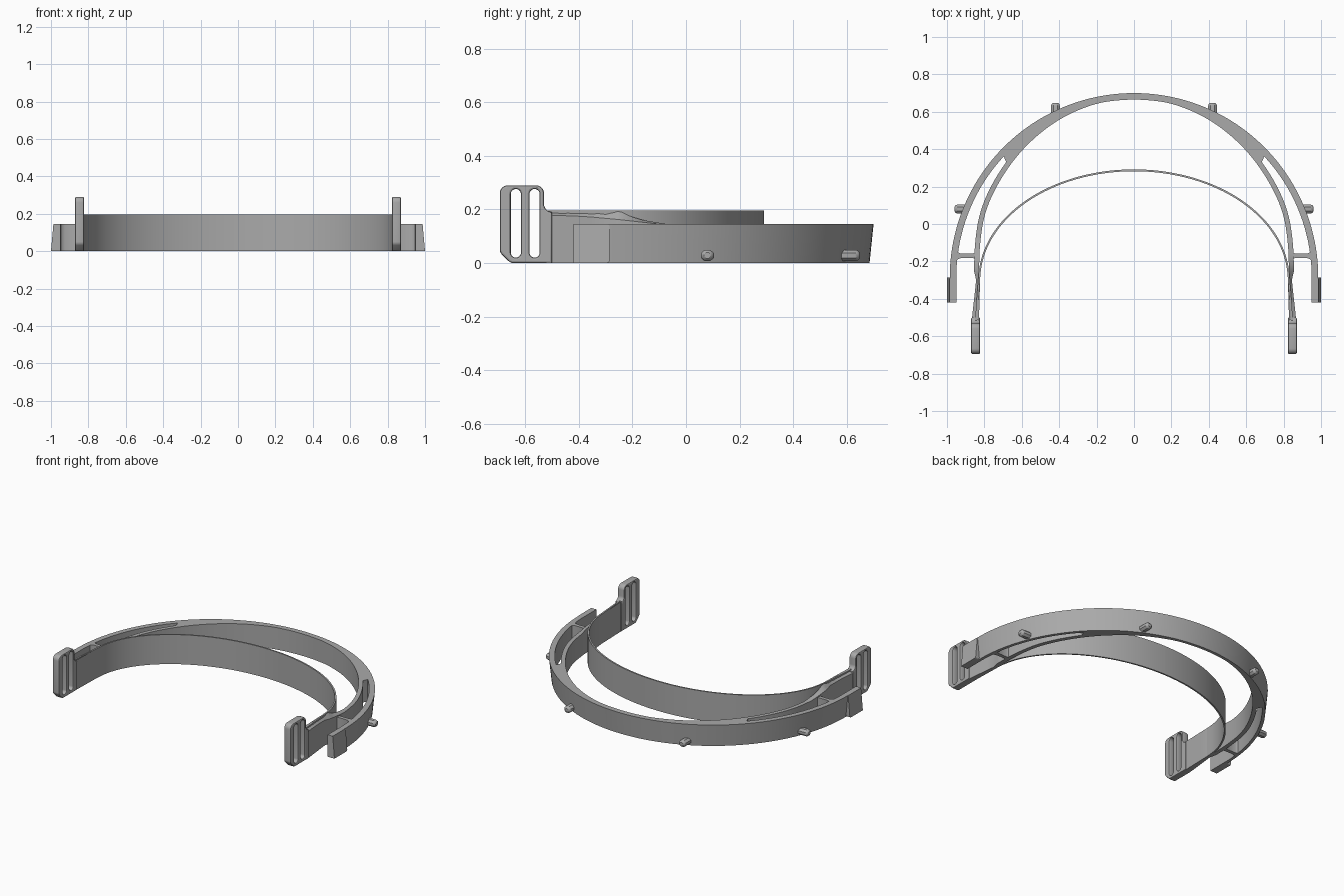
import bpy, bmesh
from math import sin, cos, pi, radians
from mathutils import Matrix, Vector

if "Cube" in bpy.data.objects:
    bpy.data.objects.remove(bpy.data.objects["Cube"])

GREY = (0.4, 0.4, 0.4, 1)
grey = bpy.data.materials.new("plain grey plastic")
grey.diffuse_color = GREY
grey.use_nodes = True
grey.node_tree.nodes["Principled BSDF"].inputs["Base Color"].default_value = GREY

CY = -0.285      # y of the outer band's centre
RAD = 0.985      # outer band radius
THICK = 0.035
HIGH = 0.145     # outer band height


def finish(name, mesh, mirror=True):
    """Link a mesh, colour it, mirror it across x and smooth it."""
    obj = bpy.data.objects.new(name, mesh)
    bpy.context.collection.objects.link(obj)
    mesh.materials.clear()
    mesh.materials.append(grey)
    bpy.ops.object.select_all(action='DESELECT')
    obj.select_set(True)
    bpy.context.view_layer.objects.active = obj
    bpy.ops.object.shade_smooth_by_angle(angle=radians(35))
    if mirror:
        obj.modifiers.new("mirror", 'MIRROR').use_mirror_merge = False
    return obj


def loft(name, rings, mirror=True):
    """Skin a row of equal closed rings and cap both ends."""
    bm = bmesh.new()
    rows = [[bm.verts.new(p) for p in ring] for ring in rings]
    n = len(rows[0])
    for a, b in zip(rows, rows[1:]):
        for i in range(n):
            j = (i + 1) % n
            bm.faces.new((a[i], a[j], b[j], b[i]))
    bm.faces.new(rows[0])
    bm.faces.new(rows[-1])
    bmesh.ops.recalc_face_normals(bm, faces=bm.faces)
    mesh = bpy.data.meshes.new(name)
    bm.to_mesh(mesh)
    bm.free()
    return finish(name, mesh, mirror)


def section(inner, outer, foot, z_in, z_out):
    """Wall cross-section with separate top heights on each side."""
    return [(*inner, 0), (*foot, 0), (*outer, z_out), (*inner, z_in)]


def polar(deg, r):
    return (r * cos(radians(deg)), CY + r * sin(radians(deg)))


def lerp(table, t):
    """Smoothly interpolate a table of (position, value) pairs."""
    for (a, va), (b, vb) in zip(table, table[1:]):
        if t <= b:
            f = max(0, (t - a) / (b - a))
            return va + (vb - va) * f
    return table[-1][1]


def rounded(corners, steps=6):
    """Round polygon corners given as (x, y, radius)."""
    out = []
    for i, (x, y, r) in enumerate(corners):
        p = Vector((x, y))
        a = (Vector(corners[i - 1][:2]) - p).normalized() * r
        b = (Vector(corners[(i + 1) % len(corners)][:2]) - p).normalized() * r
        if r == 0:
            out.append(p)
            continue
        for k in range(steps + 1):
            t = k / steps * pi / 2
            out.append(p + a * (1 - sin(t)) + b * (1 - cos(t)))
    return out


# Outer band: half circle with straight ends, outside drafted inward at the foot
rings = []
for k in range(-2, 99):
    deg = min(max(k, 0), 96) * 180 / 96
    y_drop = -0.135 if k < 0 or k > 96 else 0
    if k in (-1, 98):
        continue
    pts = [polar(deg, r) for r in (RAD - THICK, RAD, RAD - 0.015)]
    rings.append(section(*[(x, y + y_drop) for x, y in pts], HIGH, HIGH))
loft("outer_band", rings, False)

# Thin forehead band: half ellipse running down into the strap arms
path = [(0.845, -0.52), (0.838, -0.42)]
half = [(0.827 * cos(t * pi / 96), -0.3 + 0.587 * sin(t * pi / 96)) for t in range(2, 49)]
rings = []
for x, y in path + half:
    n = Vector((x / 0.827 ** 2, max(0, y + 0.3) / 0.587 ** 2)).normalized() * 0.005
    rings.append(section((x - n.x, y - n.y), (x + n.x, y + n.y), (x + n.x, y + n.y), 0.195, 0.195))
loft("forehead_band", rings)

# Strap arms: walls sweeping from the strap plates back into the outer band
radius = [(2, 0.826), (13, 0.842), (23, 0.866), (38, 0.886), (52, 0.91), (66, 0.935), (80, 0.952)]
inner_top = [(-0.25, 0.195), (-0.21, 0.175), (-0.16, 0.16), (-0.07, HIGH)]
outer_top = [(-0.5, 0.178), (-0.38, 0.174), (-0.25, 0.162), (-0.1, HIGH)]
rings = []
for k in range(5):
    y = -0.52 + k * 0.055
    x = 0.829 - k * 0.0015
    out = (0.868 - k * 0.006, y)
    rings.append(section((x, y), out, out, 0.195, lerp(outer_top, y)))
for k in range(2, 81):
    r = sum(lerp(radius, k + d) for d in (-4, -2, 0, 2, 4)) / 5
    wide = r + 0.027 if k < 43 else max(r + 0.02, RAD - THICK + 0.005)
    p, q = polar(k, r), polar(k, wide)
    rings.append(section(p, q, q, lerp(inner_top, p[1]), lerp(outer_top, q[1])))
loft("strap_arm", rings)

# Cross braces between arm and outer band, flared at both ends
rings = []
for x, w in ((0.835, 0.032), (0.85, 0.017), (0.862, 0.012), (0.925, 0.012), (0.938, 0.017), (0.955, 0.032)):
    y = -0.17
    rings.append([(x, y - w, 0), (x, y + w, 0), (x, y + w, HIGH), (x, y - w, HIGH)])
loft("cross_brace", rings)

# Wedge pads on the outer band's ends
pad = rounded([(-0.42, 0, 0), (-0.285, 0, 0.012), (-0.285, HIGH, 0.012), (-0.42, HIGH, 0)])
loft("end_pad", [[(0.96, y, z) for y, z in pad],
                 [(1 - 0.013 * z / HIGH, y, z) for y, z in pad]])

# Strap plates: rounded outline with two slots and eased edges
curve = bpy.data.curves.new("strap_plate", 'CURVE')
curve.dimensions = '2D'
curve.fill_mode = 'BOTH'
EASE = 0.007
outline = rounded([(-0.655, 0, 0.01), (-0.5, 0, 0), (-0.5, 0.19, 0), (-0.53, 0.195, 0.025),
                   (-0.53, 0.29, 0.03), (-0.695, 0.29, 0.03), (-0.695, 0.04, 0.01)])
loops = [outline]
for y in (-0.635, -0.565):
    w, low, top = 0.019, 0.02, 0.276
    loops.append(rounded([(y - w, low, w), (y - w, top, w), (y + w, top, w), (y + w, low, w)]))
for loop in loops:
    spline = curve.splines.new('POLY')
    spline.points.add(len(loop) - 1)
    spline.use_cyclic_u = True
    for point, p in zip(spline.points, loop):
        point.co = (p.x, p.y, 0, 1)
curve.extrude = 0.024 - EASE
curve.bevel_depth = EASE
curve.bevel_resolution = 1
curve.offset = -EASE
helper = bpy.data.objects.new("plate_curve", curve)
bpy.context.collection.objects.link(helper)
bpy.context.view_layer.update()
mesh = bpy.data.meshes.new_from_object(helper.evaluated_get(bpy.context.evaluated_depsgraph_get()))
bpy.data.objects.remove(helper)
mesh.transform(Matrix(((0, 0, 1, 0.847), (1, 0, 0, 0), (0, 1, 0, 0), (0, 0, 0, 1))))
finish("strap_plate", mesh)


# Pegs low on the outside of the outer band
def peg(name, x, y, along):
    along = Vector(along)
    side = Vector((-along.y, along.x, 0))
    rings = []
    for d, s in ((-0.04, 1), (0.012, 1), (0.022, 0.85), (0.028, 0.5)):
        centre = Vector((x, y, 0.028)) + along * d
        rings.append([centre + side * (0.026 * s * cos(a * pi / 4 + pi / 8))
                      + Vector((0, 0, 0.023 * s * sin(a * pi / 4 + pi / 8))) for a in range(8)])
    loft(name, rings)


peg("back_peg", 0.42, 0.62, (0, 1, 0))
peg("side_peg", 0.932, 0.08, (1, 0, 0))
